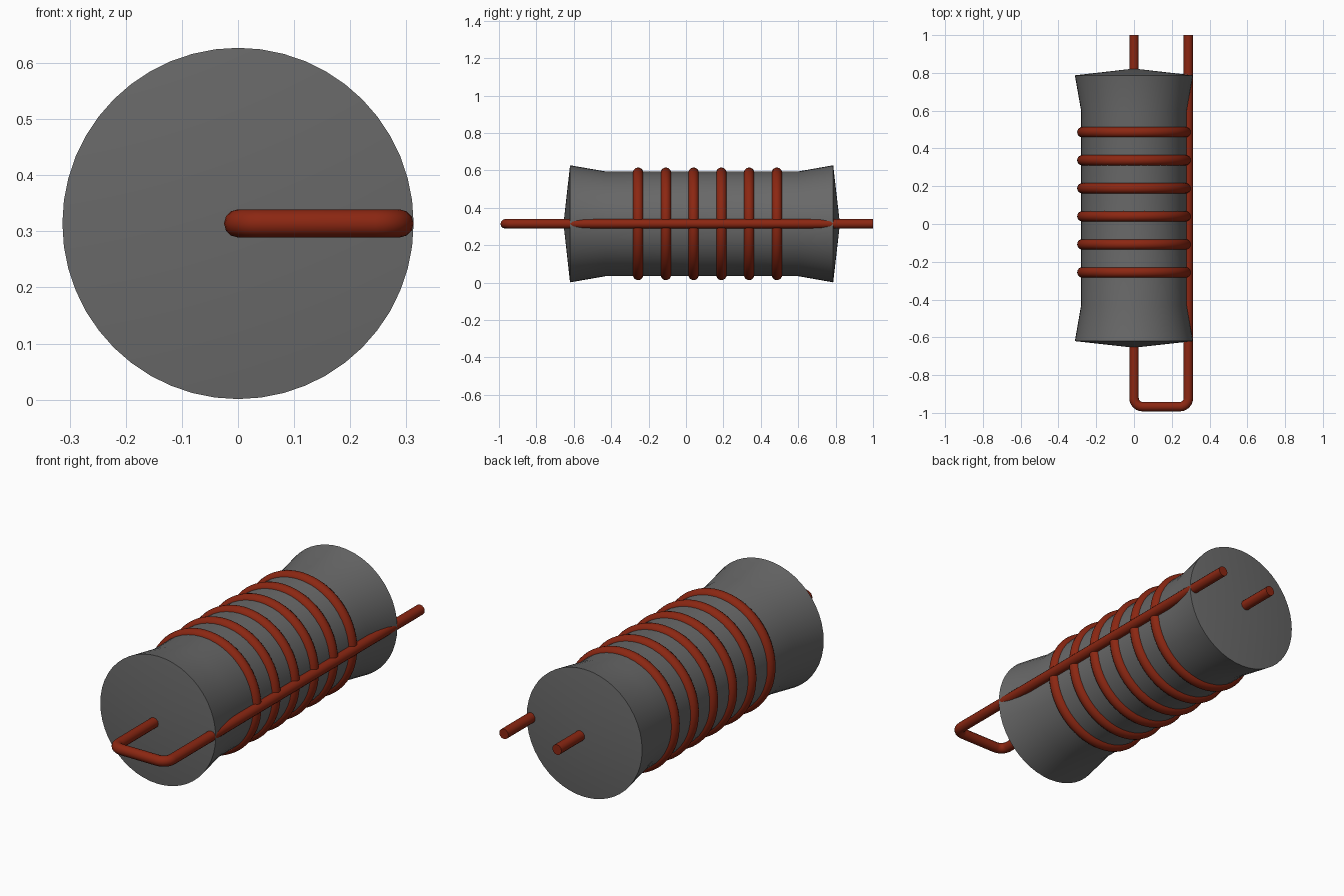
import bpy, bmesh, math
from mathutils import Vector, Matrix

if "Cube" in bpy.data.objects:
    bpy.data.objects.remove(bpy.data.objects["Cube"], do_unlink=True)

AXIS_Z = 0.314      # height of the core's axis
WIRE_X = 0.288      # sideways offset of the outer wire run


def make_material(name, rgb):
    mat = bpy.data.materials.new(name)
    mat.use_nodes = True
    mat.diffuse_color = (*rgb, 1)
    mat.node_tree.nodes["Principled BSDF"].inputs["Base Color"].default_value = (*rgb, 1)
    return mat


def finish(obj, mat):
    obj.data.materials.clear()
    obj.data.materials.append(mat)
    bpy.ops.object.select_all(action='DESELECT')
    obj.select_set(True)
    bpy.context.view_layer.objects.active = obj
    bpy.ops.object.shade_smooth_by_angle(angle=math.radians(35))


def lathe(name, profile, steps, mat):
    """Spin (radius, y) points about the y axis."""
    bm = bmesh.new()
    verts = [bm.verts.new((0, y, r)) for r, y in profile]
    edges = [bm.edges.new(pair) for pair in zip(verts, verts[1:])]
    bmesh.ops.spin(bm, geom=verts + edges, cent=(0, 0, 0), axis=(0, 1, 0),
                   angle=math.tau, steps=steps, use_duplicate=False)
    bmesh.ops.remove_doubles(bm, verts=bm.verts, dist=1e-4)
    bmesh.ops.recalc_face_normals(bm, faces=bm.faces)
    mesh = bpy.data.meshes.new(name)
    bm.to_mesh(mesh)
    bm.free()
    obj = bpy.data.objects.new(name, mesh)
    obj.location.z = AXIS_Z
    bpy.context.collection.objects.link(obj)
    finish(obj, mat)
    return obj


gray = make_material("dark gray", (0.14, 0.14, 0.14))
copper = make_material("copper red", (0.26, 0.02, 0.006))

# Flared core with shallow conical ends
lathe("core", [(0, -0.655), (0.313, -0.62), (0.28, -0.43),
               (0.28, 0.60), (0.313, 0.787), (0, 0.823)], 48, gray)

# Six wire turns around the core
for i in range(6):
    bpy.ops.mesh.primitive_torus_add(
        major_segments=64, minor_segments=16, major_radius=0.273, minor_radius=0.028,
        location=(0, -0.256 + 0.1484 * i, AXIS_Z), rotation=(math.pi / 2, 0, 0))
    turn = bpy.context.object
    turn.name = f"wire_turn_{i + 1}"
    finish(turn, copper)

# Return wire: through the core, around two rounded corners, back along the side
FRONT_Y, BEND = -0.967, 0.045
path = [(0, 1.0)]
for cx, start in ((BEND, math.pi), (WIRE_X - BEND, 1.5 * math.pi)):
    for k in range(7):
        a = start + k * math.pi / 12
        path.append((cx + BEND * math.cos(a), FRONT_Y + BEND + BEND * math.sin(a)))
path.append((WIRE_X, 1.0))

curve = bpy.data.curves.new("return_wire", 'CURVE')
curve.dimensions = '3D'
curve.bevel_depth = 0.025
curve.bevel_resolution = 4
curve.use_fill_caps = True
spline = curve.splines.new('POLY')
spline.points.add(len(path) - 1)
for point, (x, y) in zip(spline.points, path):
    point.co = (x, y, AXIS_Z, 1)
wire = bpy.data.objects.new("return_wire", curve)
bpy.context.collection.objects.link(wire)
bpy.ops.object.select_all(action='DESELECT')
wire.select_set(True)
bpy.context.view_layer.objects.active = wire
bpy.ops.object.convert(target='MESH')
finish(bpy.context.object, copper)
